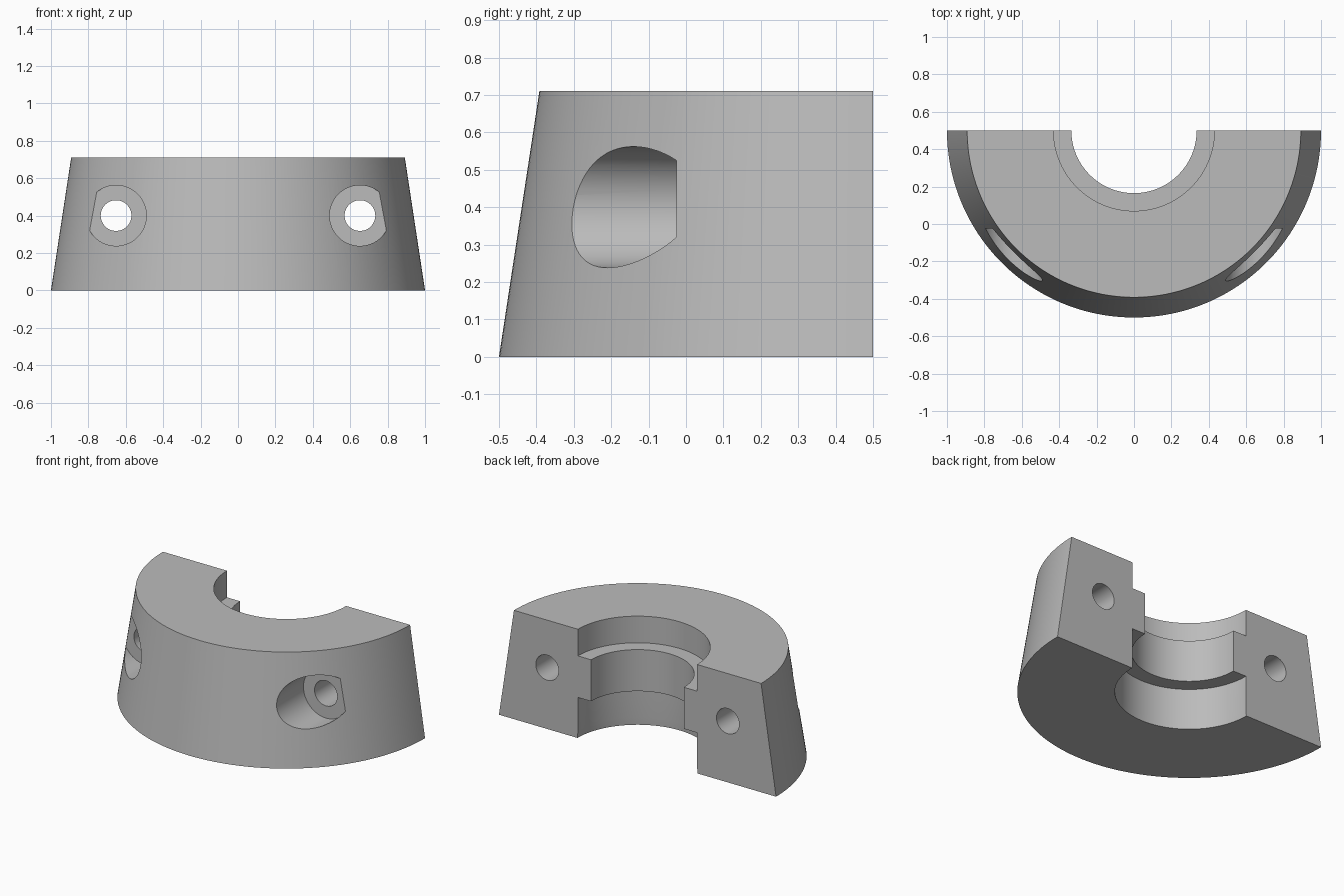
import bpy
import bmesh
from math import cos, sin, pi, radians

cube = bpy.data.objects.get("Cube")
if cube:
    bpy.data.objects.remove(cube, do_unlink=True)

HEIGHT, BACK = 0.71, 0.5
STEPS = 96

grey = bpy.data.materials.new("plain grey")
grey.use_nodes = True
colour = (0.5, 0.5, 0.5, 1)
grey.diffuse_color = colour
grey.node_tree.nodes["Principled BSDF"].inputs["Base Color"].default_value = colour


def make_object(name, bm):
    bmesh.ops.recalc_face_normals(bm, faces=bm.faces)
    mesh = bpy.data.meshes.new(name)
    bm.to_mesh(mesh)
    bm.free()
    mesh.materials.append(grey)
    obj = bpy.data.objects.new(name, mesh)
    bpy.context.collection.objects.link(obj)
    return obj


def bolt_cutter(name, x, radius, front, back):
    """Cylinder along y used to cut a bolt hole or its seat."""
    bpy.ops.mesh.primitive_cylinder_add(
        vertices=64, radius=radius, depth=back - front,
        location=(x, (front + back) / 2, 0.4), rotation=(pi / 2, 0, 0))
    obj = bpy.context.object
    obj.name = name
    obj.data.materials.append(grey)
    obj.hide_render = True
    return obj


# Half collar: radius and height profile with an inner rib, swept half a turn
profile = [(1.0, 0), (0.892, HEIGHT), (0.43, HEIGHT), (0.43, 0.536),
           (0.335, 0.536), (0.335, 0.265), (0.43, 0.265), (0.43, 0.05),
           (0.433, 0)]
bm = bmesh.new()
rings = []
for i in range(STEPS + 1):
    a = pi + pi * i / STEPS
    rings.append([bm.verts.new((r * cos(a), BACK + r * sin(a), z))
                  for r, z in profile])
count = len(profile)
for near, far in zip(rings, rings[1:]):
    for j in range(count):
        k = (j + 1) % count
        bm.faces.new((near[j], near[k], far[k], far[j]))
bm.faces.new(rings[0])
bm.faces.new(rings[-1])
collar = make_object("half_collar", bm)

# Bolt holes with flat-bottomed seats on both sides
cutters = []
for side, x in (("right", -0.652), ("left", 0.652)):
    cutters.append(bolt_cutter(side + "_bolt_hole_cutter", x, 0.082, -0.8, 0.8))
    cutters.append(bolt_cutter(side + "_bolt_seat_cutter", x, 0.162, -0.8, -0.025))

bpy.context.view_layer.objects.active = collar
for cutter in cutters:
    mod = collar.modifiers.new(cutter.name, "BOOLEAN")
    mod.operation = "DIFFERENCE"
    mod.solver = "EXACT"
    mod.object = cutter
    bpy.ops.object.modifier_apply(modifier=mod.name)
for cutter in cutters:
    bpy.data.objects.remove(cutter, do_unlink=True)

# Smooth curved walls, crisp edges
bpy.ops.object.select_all(action="DESELECT")
collar.select_set(True)
bpy.context.view_layer.objects.active = collar
bpy.ops.object.shade_smooth_by_angle(angle=radians(25))
